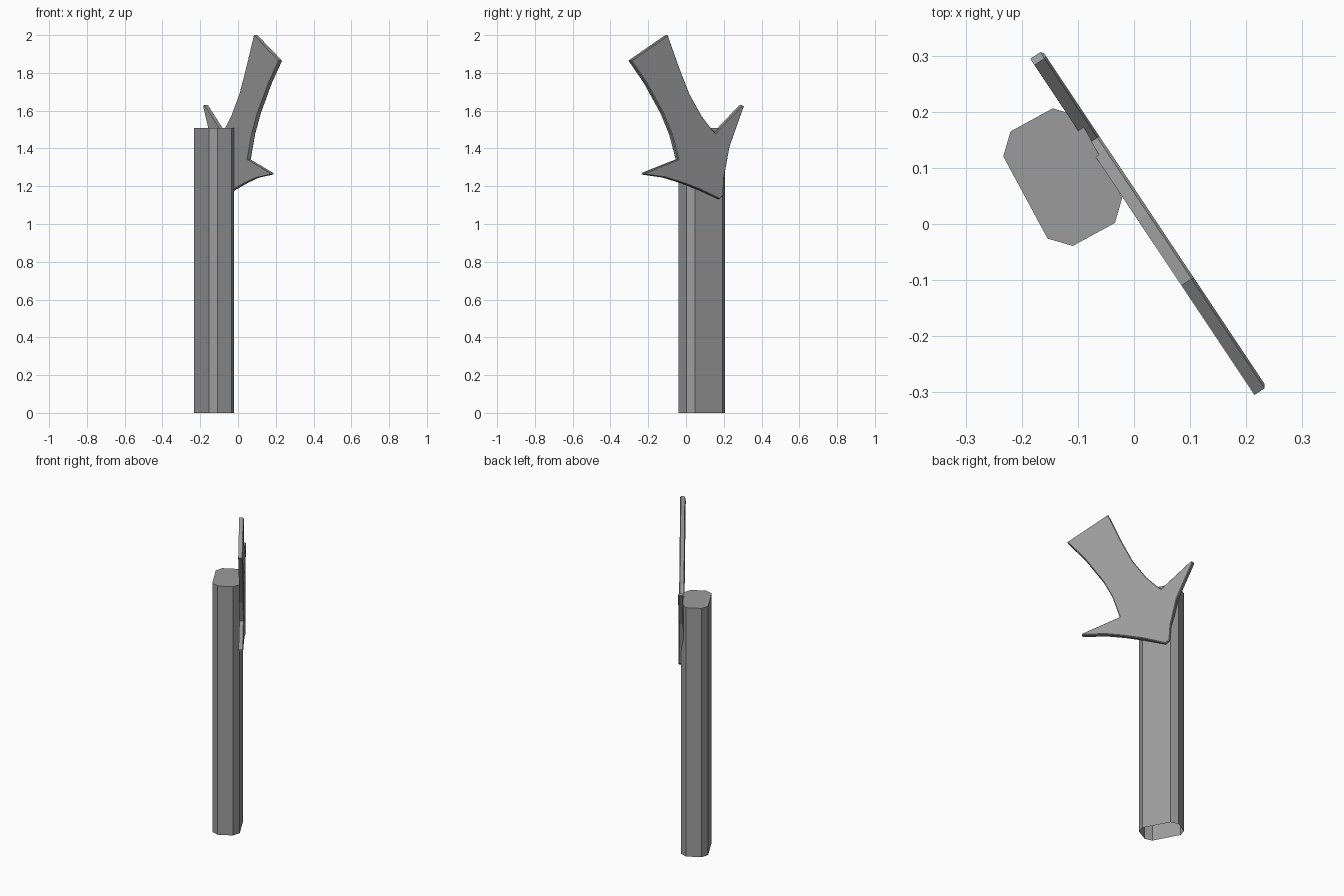
import bpy, bmesh
from mathutils import Vector

if "Cube" in bpy.data.objects:
    bpy.data.objects.remove(bpy.data.objects["Cube"])

# Dark grey shared by both parts
grey = bpy.data.materials.new("dark_grey")
grey.diffuse_color = (0.33, 0.33, 0.33, 1)
grey.use_nodes = True
grey.node_tree.nodes["Principled BSDF"].inputs["Base Color"].default_value = grey.diffuse_color


def finish(bm, name):
    bmesh.ops.recalc_face_normals(bm, faces=bm.faces[:])
    mesh = bpy.data.meshes.new(name)
    bm.to_mesh(mesh)
    bm.free()
    mesh.materials.append(grey)
    obj = bpy.data.objects.new(name, mesh)
    bpy.context.collection.objects.link(obj)
    return obj


def extrude_outline(points, offset):
    """Fill an outline and extrude it; returns the bmesh and its end faces."""
    bm = bmesh.new()
    base = bm.faces.new([bm.verts.new(p) for p in points])
    result = bmesh.ops.extrude_face_region(bm, geom=[base], use_keep_orig=True)
    end = next(g for g in result["geom"] if isinstance(g, bmesh.types.BMFace))
    bmesh.ops.translate(bm, verts=end.verts[:], vec=offset)
    return bm, base, end


# Post: chamfered block, point-symmetric section, open underneath
centre = Vector((-0.127, 0.0835, 0))
half = [(-0.018, 0.1225), (-0.093, 0.0815), (-0.106, 0.037), (-0.027, -0.1095)]
section = [Vector((x, y, 0)) for x, y in half]
section += [-p for p in section]
bm, base, end = extrude_outline([centre + p for p in section], (0, 0, 1.507))
bm.faces.remove(base)
finish(bm, "post")

# Forked plate: outline as (y, z), laid on a diagonal upright plane
outline = [
    (-0.115, 2.0), (-0.310, 1.865),
    (-0.228, 1.745), (-0.14, 1.585), (-0.095, 1.475), (-0.06, 1.342),
    (-0.239, 1.271), (-0.241, 1.262),
    (-0.13, 1.246), (-0.04, 1.218), (0.06, 1.18), (0.157, 1.132), (0.178, 1.15),
    (0.183, 1.245), (0.213, 1.41), (0.289, 1.624), (0.278, 1.63),
    (0.137, 1.482), (0.113, 1.508), (0.066, 1.57), (0.001, 1.687), (-0.051, 1.82),
]
normal = Vector((0.832, 0.555, 0))
along = Vector((-0.555, 0.832, 0))
points = [along * (y / 0.832) + normal * 0.0095 + Vector((0, 0, z)) for y, z in outline]
bm, base, end = extrude_outline(points, normal * 0.0215)

# Bevelled rim on the outer side of the plate
bmesh.ops.recalc_face_normals(bm, faces=bm.faces[:])
bmesh.ops.inset_region(bm, faces=[end], thickness=0.004, use_even_offset=True)
bmesh.ops.translate(bm, verts=end.verts[:], vec=normal * 0.0045)
finish(bm, "forked_plate")
